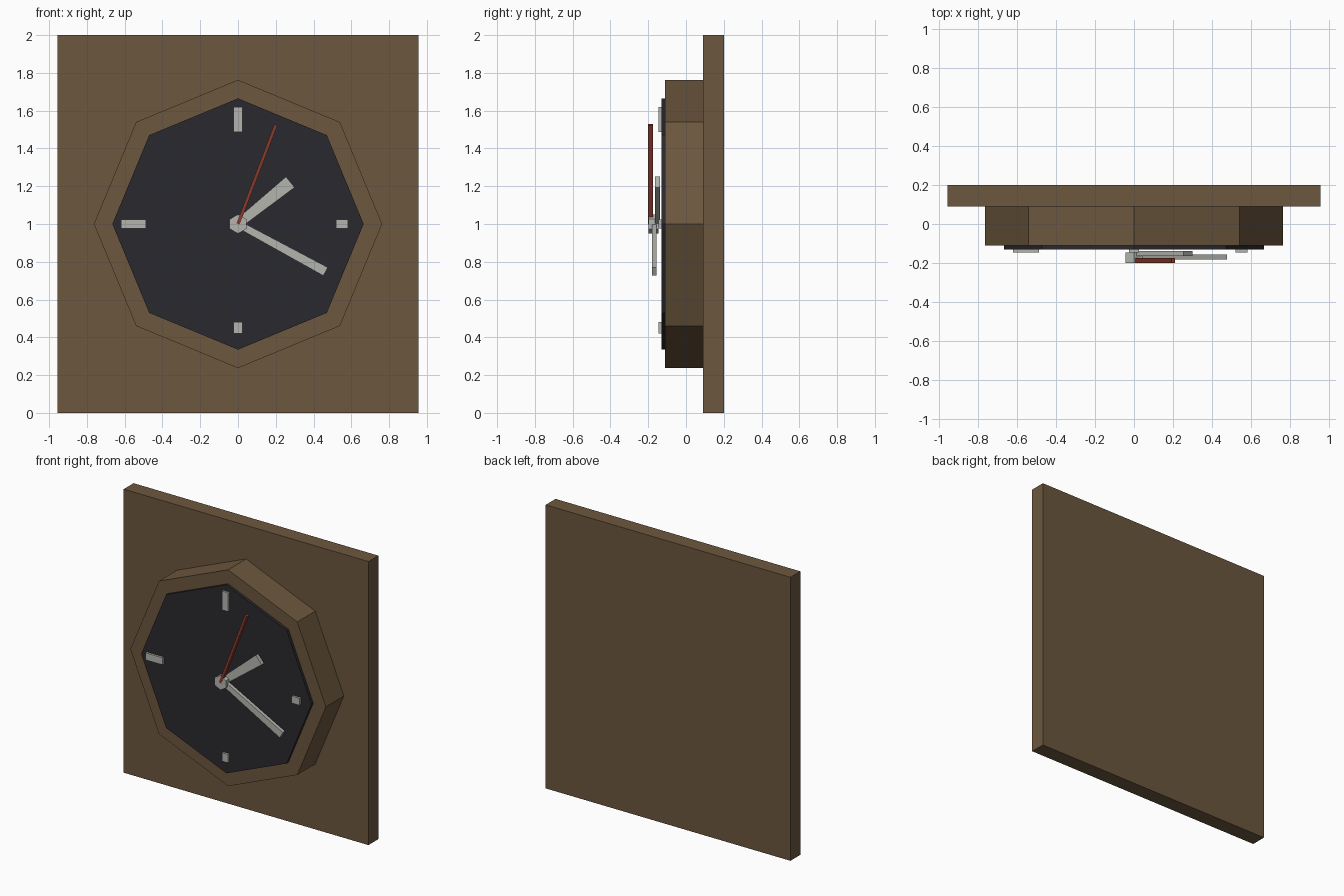
import bpy, bmesh, math

if "Cube" in bpy.data.objects:
    bpy.data.objects.remove(bpy.data.objects["Cube"])

CZ = 1.0  # height of the dial centre


def material(name, rgb):
    m = bpy.data.materials.new(name)
    m.diffuse_color = (*rgb, 1)
    m.use_nodes = True
    m.node_tree.nodes["Principled BSDF"].inputs["Base Color"].default_value = m.diffuse_color
    return m


wood = material("wood", (0.15, 0.095, 0.048))
dark = material("dial_dark", (0.023, 0.022, 0.027))
metal = material("pale_metal", (0.46, 0.46, 0.43))
red = material("red", (0.24, 0.042, 0.025))


def prism(name, outline, y0, y1, mat):
    """Extrude an (x, z) outline from y0 (front) to y1 (back)."""
    bm = bmesh.new()
    face = bm.faces.new([bm.verts.new((x, y0, z)) for x, z in outline])
    ext = bmesh.ops.extrude_face_region(bm, geom=[face])
    for v in ext["geom"]:
        if isinstance(v, bmesh.types.BMVert):
            v.co.y = y1
    bmesh.ops.recalc_face_normals(bm, faces=bm.faces[:])
    mesh = bpy.data.meshes.new(name)
    bm.to_mesh(mesh)
    bm.free()
    mesh.materials.append(mat)
    ob = bpy.data.objects.new(name, mesh)
    bpy.context.collection.objects.link(ob)


def ngon(n, r, start=0.0):
    angles = [start + 2 * math.pi * i / n for i in range(n)]
    return [(r * math.cos(a), CZ + r * math.sin(a)) for a in angles]


def rect(x0, x1, z0, z1):
    return [(x0, z0), (x1, z0), (x1, z1), (x0, z1)]


def hand(name, degrees, length, w0, w1, y0, y1, mat):
    """Flat bar from the centre, w0 wide at the hub and w1 at the tip."""
    c, s = math.cos(math.radians(degrees)), math.sin(math.radians(degrees))
    pts = [(0, -w0 / 2), (length, -w1 / 2), (length, w1 / 2), (0, w0 / 2)]
    prism(name, [(u * c - v * s, CZ + u * s + v * c) for u, v in pts], y0, y1, mat)


# Backboard, octagonal case and dial
prism("backboard", rect(-0.955, 0.955, 0, 2), 0.09, 0.2, wood)
prism("case", ngon(8, 0.763), -0.11, 0.09, wood)
prism("dial", ngon(8, 0.665), -0.13, -0.11, dark)

# Hour markers
for name, r in {
    "marker_top": (-0.025, 0.025, 1.487, 1.62),
    "marker_bottom": (-0.025, 0.025, 0.42, 0.48),
    "marker_left": (-0.62, -0.487, 0.975, 1.025),
    "marker_right": (0.52, 0.582, 0.975, 1.025),
}.items():
    prism(name, rect(*r), -0.145, -0.13, metal)

# Hands and hub
hand("hour_hand", 38.7, 0.355, 0.048, 0.073, -0.165, -0.138, metal)
hand("minute_hand", -28.5, 0.528, 0.038, 0.05, -0.181, -0.156, metal)
hand("second_hand", 69.1, 0.562, 0.018, 0.018, -0.2, -0.174, red)
prism("hub", ngon(6, 0.051, math.pi / 2), -0.199, -0.145, metal)
